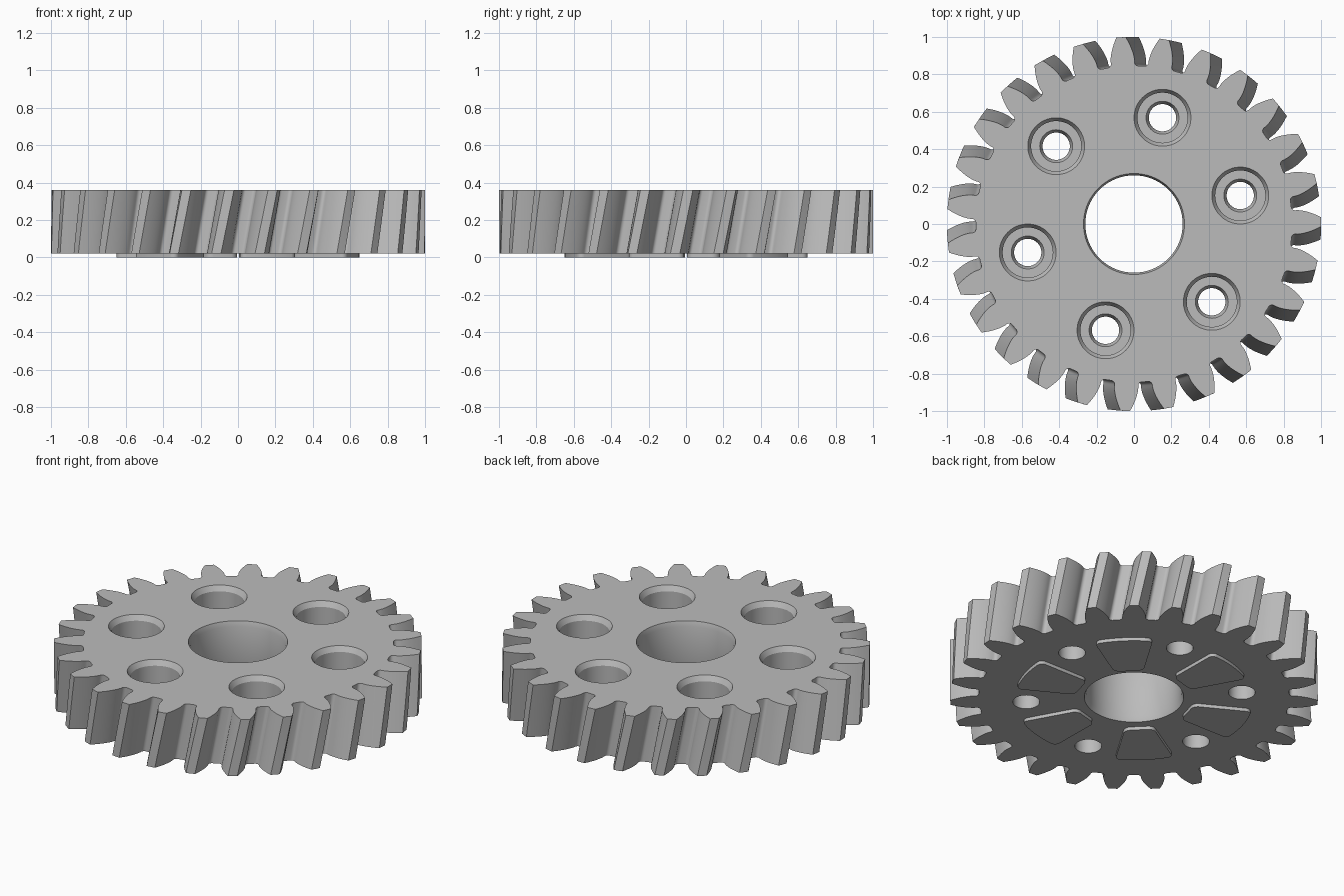
import bpy, bmesh
from math import sin, cos, tan, acos, radians, degrees, pi

if "Cube" in bpy.data.objects:
    bpy.data.objects.remove(bpy.data.objects["Cube"])

TEETH = 27
TIP_R, ROOT_R, BASE_R, FILLET = 1.0, 0.845, 0.875, 0.02
BOTTOM, TOP = 0.02, 0.36
TWIST = radians(4)            # turn of the teeth from bottom to top
TOP_PHASE = radians(94)       # direction of one tooth at the top
BORE_R, CHAMFER = 0.26, 0.03
RING_R, RING_PHASE = 0.588, 15

steel = bpy.data.materials.new("steel_grey")
steel.use_nodes = True
steel.diffuse_color = (0.5, 0.5, 0.5, 1)
steel.node_tree.nodes["Principled BSDF"].inputs["Base Color"].default_value = (0.5, 0.5, 0.5, 1)


def finish(bm, name):
    """Turn a bmesh into a named steel object."""
    bmesh.ops.recalc_face_normals(bm, faces=bm.faces)
    mesh = bpy.data.meshes.new(name)
    bm.to_mesh(mesh)
    bm.free()
    mesh.materials.append(steel)
    obj = bpy.data.objects.new(name, mesh)
    bpy.context.collection.objects.link(obj)
    return obj


def loft(rings, name):
    """Skin a stack of closed point rings and cap both ends."""
    bm = bmesh.new()
    loops = [[bm.verts.new(p) for p in ring] for ring in rings]
    n = len(loops[0])
    for low, high in zip(loops, loops[1:]):
        for i in range(n):
            j = (i + 1) % n
            bm.faces.new((low[i], low[j], high[j], high[i]))
    bm.faces.new(loops[0][::-1])
    bm.faces.new(loops[-1])
    return finish(bm, name)


def turned(profile, x, y, name, sides=64):
    """Round solid from (radius, height) pairs."""
    return loft([[(x + r * cos(2 * pi * i / sides), y + r * sin(2 * pi * i / sides), z)
                  for i in range(sides)] for r, z in profile], name)


def tooth_flank():
    """Half a tooth as (radius, angle from tooth centre), root to tip."""
    def roll(r):
        a = acos(BASE_R / r)
        return tan(a) - a
    pitch_r = TIP_R * TEETH / (TEETH + 2)
    base_half = pi / TEETH / 2 + roll(pitch_r)
    pts = [(ROOT_R, pi / TEETH)]
    for i in range(6):
        t = i / 5 * pi / 2
        pts.append((ROOT_R + FILLET * (1 - cos(t)),
                    base_half + FILLET * (1 - sin(t)) / ROOT_R))
    for i in range(8):
        r = BASE_R + (TIP_R - BASE_R) * i / 7
        pts.append((r, base_half - roll(r)))
    return pts


# Toothed body, twisted slice by slice
flank = tooth_flank()
tooth = [(r, -a) for r, a in flank] + [(TIP_R, 0)] + flank[:0:-1]
outline = [(r, a + 2 * pi * k / TEETH) for k in range(TEETH) for r, a in tooth]
SLICES = 8
rings = []
for s in range(SLICES + 1):
    t = s / SLICES
    turn = TOP_PHASE - TWIST * (1 - t)
    z = BOTTOM + (TOP - BOTTOM) * t
    rings.append([(r * cos(a + turn), r * sin(a + turn), z) for r, a in outline])
gear = loft(rings, "gear_body")

# Centre bore, chamfered at both ends
rim = BORE_R + 0.01
cutters = [turned([(rim, BOTTOM - 0.1), (rim, BOTTOM), (BORE_R, BOTTOM + CHAMFER),
                   (BORE_R, TOP - CHAMFER), (rim, TOP), (rim, TOP + 0.1)],
                  0, 0, "bore_cutter", 96)]

# Stepped bolt holes
FLOOR = 0.16
for k in range(6):
    a = radians(RING_PHASE + 60 * k)
    cutters.append(turned([(0.073, BOTTOM - 0.1), (0.073, FLOOR - CHAMFER), (0.088, FLOOR),
                           (0.134, FLOOR), (0.134, TOP - CHAMFER), (0.152, TOP),
                           (0.152, TOP + 0.1)],
                          RING_R * cos(a), RING_R * sin(a), "bolt_hole_cutter"))

for cutter in cutters:
    cutter.hide_render = True
    cut = gear.modifiers.new("cut", 'BOOLEAN')
    cut.operation, cut.solver, cut.object = 'DIFFERENCE', 'EXACT', cutter
bpy.context.view_layer.update()
cut_mesh = bpy.data.meshes.new_from_object(
    gear.evaluated_get(bpy.context.evaluated_depsgraph_get()))
gear.modifiers.clear()
gear.data = cut_mesh
for cutter in cutters:
    bpy.data.objects.remove(cutter)


# Raised pads underneath, between the bolt holes
def pad(angle, name):
    inner, outer, half, steps = 0.33, 0.65, radians(14), 10
    sweep = [angle - half + 2 * half * i / steps for i in range(steps + 1)]
    ring = [(outer * cos(a), outer * sin(a)) for a in sweep]
    ring += [(inner * cos(a), inner * sin(a)) for a in (sweep[-1], sweep[0])]
    bm = bmesh.new()
    low = [bm.verts.new((x, y, 0)) for x, y in ring]
    high = [bm.verts.new((x, y, BOTTOM + 0.01)) for x, y in ring]
    n = len(ring)
    for i in range(n):
        j = (i + 1) % n
        bm.faces.new((low[i], low[j], high[j], high[i]))
    bm.faces.new(low[::-1])
    bm.faces.new(high)
    corners = [bm.edges.get((low[i], high[i])) for i in (0, steps, steps + 1, steps + 2)]
    bmesh.ops.bevel(bm, geom=corners, offset=0.03, segments=5, profile=0.5,
                    affect='EDGES', clamp_overlap=True)
    return finish(bm, name)


parts = [gear] + [pad(radians(RING_PHASE + 30 + 60 * k), f"underside_pad_{k + 1}")
                  for k in range(6)]

# Smooth shading with crisp edges
bpy.ops.object.select_all(action='DESELECT')
for part in parts:
    part.select_set(True)
bpy.context.view_layer.objects.active = gear
bpy.ops.object.shade_smooth_by_angle(angle=radians(30))
